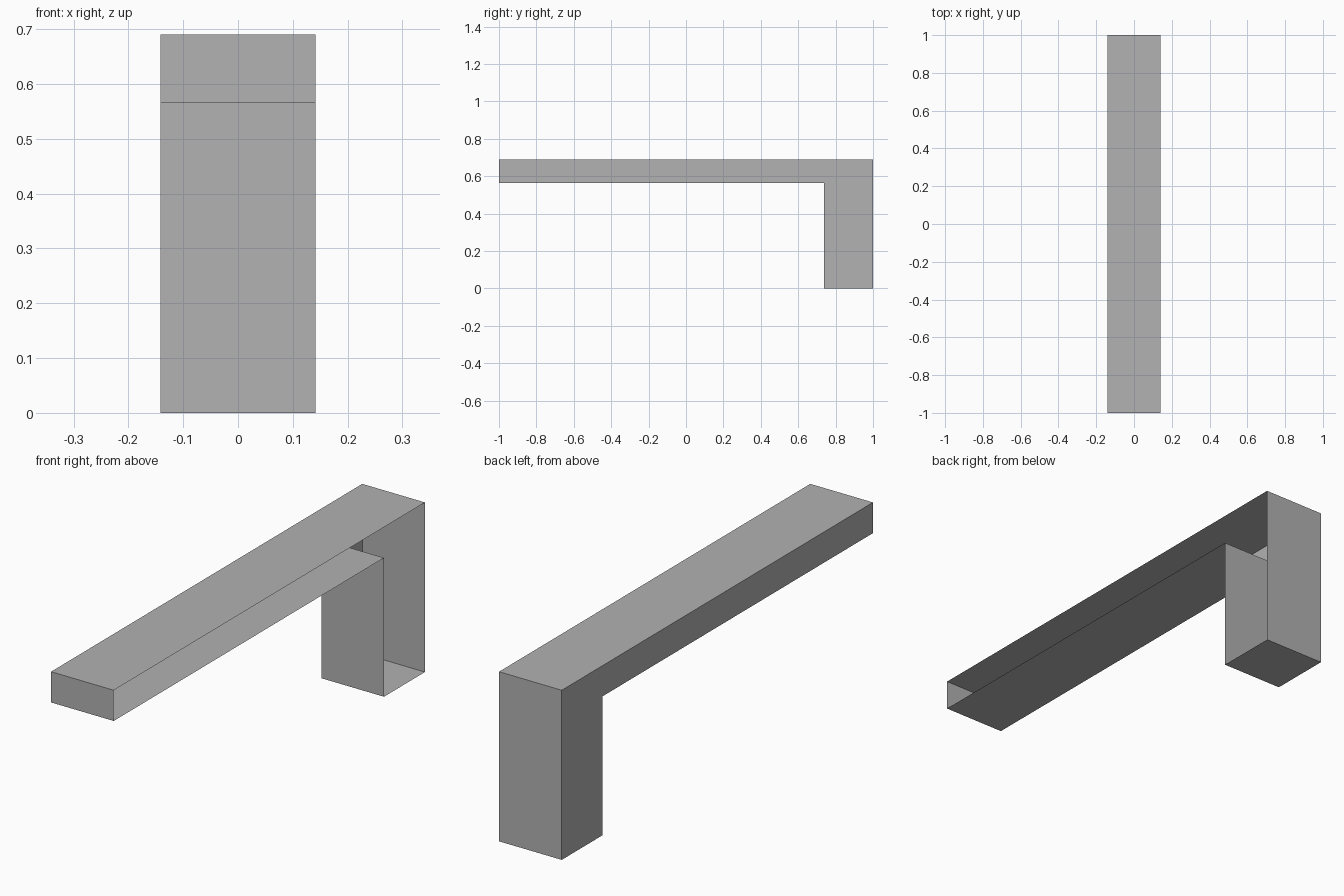
import bpy
import bmesh
from mathutils import Vector

default = bpy.data.objects.get("Cube")
if default:
    bpy.data.objects.remove(default, do_unlink=True)

HALF_WIDTH = 0.141
TOP, BEAM_BOTTOM = 0.69, 0.565
LEG_FRONT = 0.737

# Single plain grey
grey = bpy.data.materials.new("plain_grey")
grey.use_nodes = True
colour = (0.445, 0.445, 0.445, 1)
grey.diffuse_color = colour
grey.node_tree.nodes["Principled BSDF"].inputs["Base Color"].default_value = colour

# L-shaped side outline (y, z): long beam with a leg at the back
outline = [(-1, BEAM_BOTTOM), (-1, TOP), (1, TOP),
           (1, 0), (LEG_FRONT, 0), (LEG_FRONT, BEAM_BOTTOM)]

# Thin shell: one closed side wall, rim swept across, other side left open
bm = bmesh.new()
wall = bm.faces.new([bm.verts.new((-HALF_WIDTH, y, z)) for y, z in outline])
rim = bmesh.ops.extrude_edge_only(bm, edges=list(wall.edges))
new_verts = [g for g in rim["geom"] if isinstance(g, bmesh.types.BMVert)]
bmesh.ops.translate(bm, verts=new_verts, vec=Vector((2 * HALF_WIDTH, 0, 0)))

# Make every face point outward
bmesh.ops.recalc_face_normals(bm, faces=bm.faces)
wall.normal_update()
if wall.normal.x > 0:
    bmesh.ops.reverse_faces(bm, faces=bm.faces)

mesh = bpy.data.meshes.new("bracket_shell")
bm.to_mesh(mesh)
bm.free()
mesh.materials.append(grey)
bpy.context.collection.objects.link(bpy.data.objects.new("bracket_shell", mesh))
